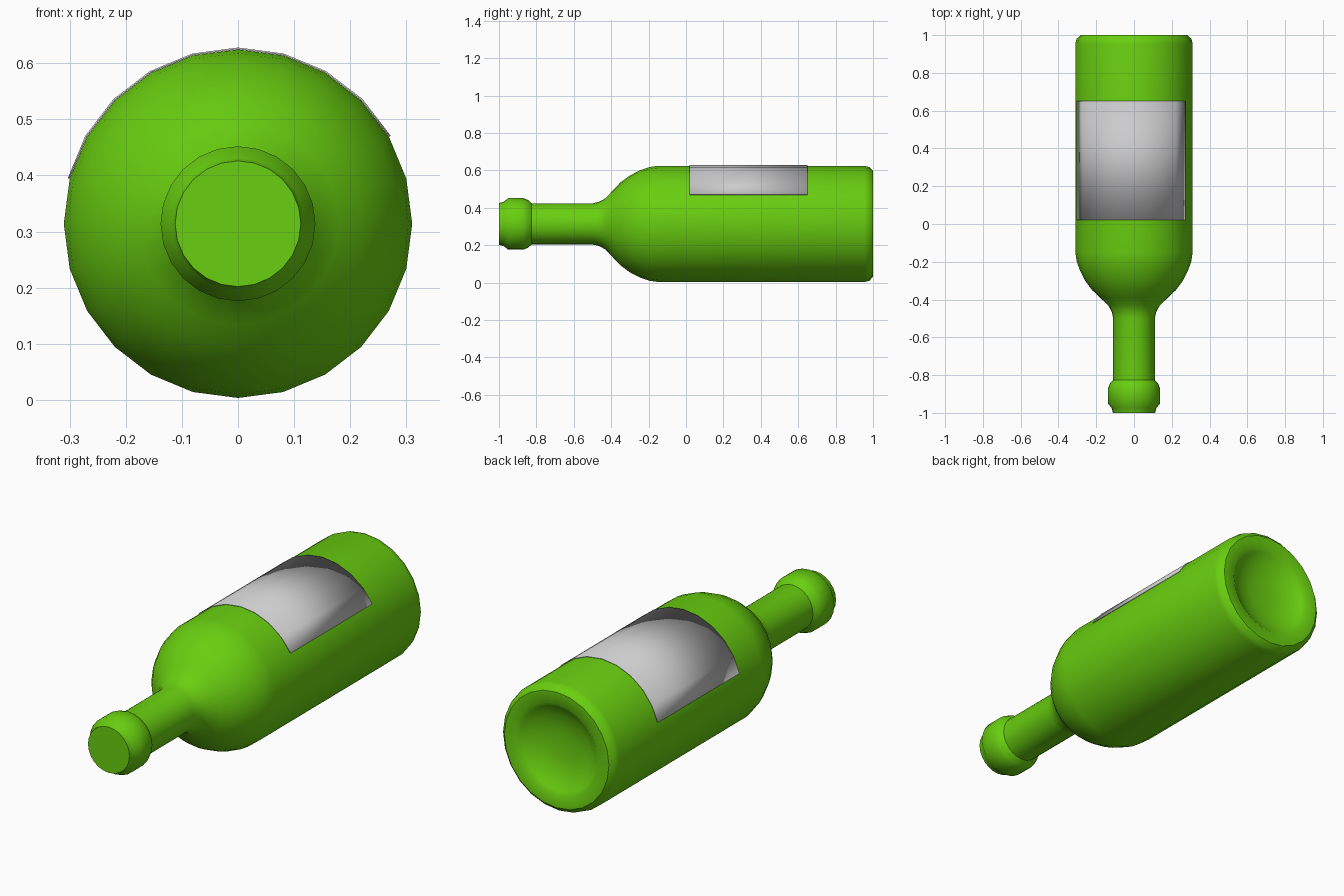
import bpy, bmesh
from math import sin, cos, radians

if "Cube" in bpy.data.objects:
    bpy.data.objects.remove(bpy.data.objects["Cube"])

SIDES = 24
AXIS_Z = 0.314


def ring_point(r, y, deg):
    a = radians(deg)
    return (r * cos(a), y, AXIS_Z + r * sin(a))


def finish(name, bm, angle):
    bmesh.ops.recalc_face_normals(bm, faces=bm.faces)
    mesh = bpy.data.meshes.new(name)
    bm.to_mesh(mesh)
    bm.free()
    obj = bpy.data.objects.new(name, mesh)
    bpy.context.collection.objects.link(obj)
    bpy.ops.object.select_all(action='DESELECT')
    obj.select_set(True)
    bpy.context.view_layer.objects.active = obj
    bpy.ops.object.shade_smooth_by_angle(angle=radians(angle))
    return obj


def lathe(name, profile, angle):
    """Turn (radius, y) points around the bottle axis, closing both ends."""
    bm = bmesh.new()
    rings = [[bm.verts.new(ring_point(r, y, 360 * i / SIDES)) for i in range(SIDES)]
             for r, y in profile]
    for a, b in zip(rings, rings[1:]):
        for i in range(SIDES):
            j = (i + 1) % SIDES
            bm.faces.new((a[i], a[j], b[j], b[i]))
    bm.faces.new(rings[0])
    bm.faces.new(rings[-1])
    return finish(name, bm, angle)


# glass bottle: mouth, lip, neck, shoulder, body, rounded foot, hollow base
profile = [
    (0.112, -1.0), (0.118, -0.975), (0.138, -0.95), (0.138, -0.87),
    (0.128, -0.845), (0.110, -0.825), (0.110, -0.50), (0.118, -0.465),
    (0.137, -0.43), (0.180, -0.39), (0.222, -0.35), (0.259, -0.30),
    (0.287, -0.245), (0.304, -0.195), (0.3105, -0.15),
    (0.3105, 0.955), (0.304, 0.98), (0.283, 1.0),
    (0.225, 1.0), (0.205, 0.985), (0.15, 0.955), (0.07, 0.94),
]
bottle = lathe("bottle", profile, 40)
green = bpy.data.materials.new("green_glass")
green.diffuse_color = (0.14, 0.62, 0.005, 1)
green.use_nodes = True
green.node_tree.nodes["Principled BSDF"].inputs["Base Color"].default_value = green.diffuse_color
bottle.data.materials.append(green)

# paper label wrapped over the upper side of the body
bm = bmesh.new()
strip = [[bm.verts.new(ring_point(0.314, y, d)) for y in (0.02, 0.65)]
         for d in range(30, 166, 15)]
for a, b in zip(strip, strip[1:]):
    bm.faces.new((a[0], a[1], b[1], b[0]))
label = finish("label", bm, 30)
# make sure the label faces outward
if label.data.polygons[4].normal.z < 0:
    label.data.flip_normals()
shell = label.modifiers.new("thickness", 'SOLIDIFY')
shell.thickness = 0.003
shell.offset = -1
